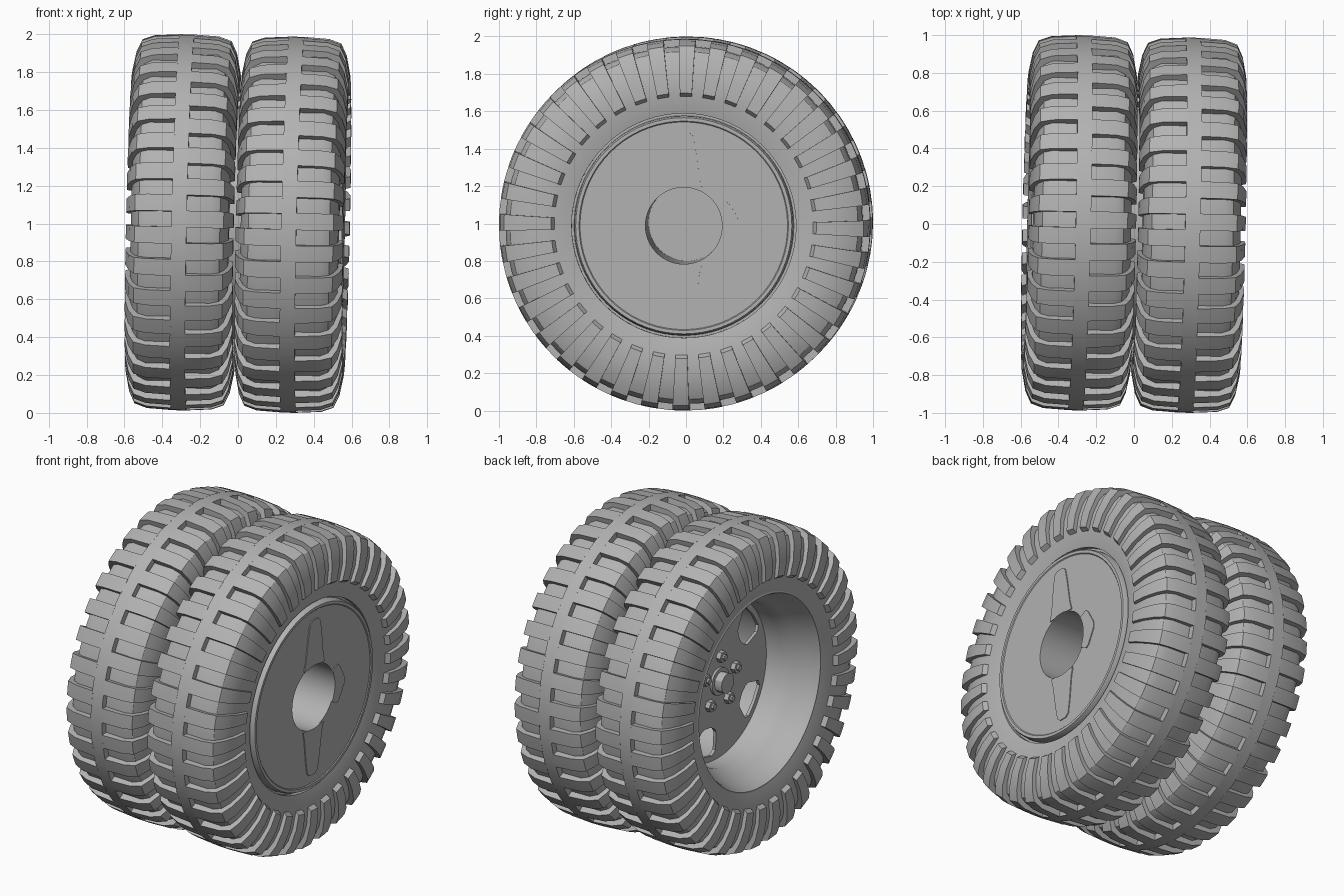
import bpy, bmesh
from math import sin, cos, pi, radians
from mathutils import Matrix

cube = bpy.data.objects.get("Cube")
if cube:
    bpy.data.objects.remove(cube, do_unlink=True)

grey = bpy.data.materials.new("plain_grey")
grey.use_nodes = True
grey.diffuse_color = (0.45, 0.45, 0.45, 1)
grey.node_tree.nodes["Principled BSDF"].inputs["Base Color"].default_value = (0.45, 0.45, 0.45, 1)

# The axle runs along x and leans very slightly
LEAN = 0.022
POSE = Matrix.Translation((0, 0, 1)) @ Matrix.Rotation(-LEAN, 4, 'Z') @ Matrix.Rotation(LEAN, 4, 'Y')
SEG = 72
LUGS = 36
OFFSET = 0.29
parts = []


def finish(name, bm):
    bmesh.ops.remove_doubles(bm, verts=bm.verts, dist=1e-5)
    bmesh.ops.recalc_face_normals(bm, faces=bm.faces)
    mesh = bpy.data.meshes.new(name)
    bm.to_mesh(mesh)
    bm.free()
    mesh.materials.append(grey)
    ob = bpy.data.objects.new(name, mesh)
    ob.matrix_world = POSE
    bpy.context.collection.objects.link(ob)
    parts.append(ob)
    return ob


def sweep(bm, section, angles, closed):
    """Turn a closed (x, radius) section around the axle."""
    rings = [[bm.verts.new((x, r * cos(a), r * sin(a))) for x, r in section] for a in angles]
    n = len(section)
    pairs = list(zip(rings, rings[1:]))
    if closed:
        pairs.append((rings[-1], rings[0]))
    else:
        bm.faces.new(rings[0])
        bm.faces.new(rings[-1])
    for p, q in pairs:
        for i in range(n):
            j = (i + 1) % n
            if section[i][1] + section[j][1] > 0:
                corners = [p[i], p[j], q[j], q[i]]
                if section[i][1] == 0:
                    corners = corners[:3]
                elif section[j][1] == 0:
                    corners = [p[i], p[j], q[i]]
                bm.faces.new(corners)


def lathe(name, section):
    bm = bmesh.new()
    sweep(bm, section, [2 * pi * i / SEG for i in range(SEG)], True)
    return finish(name, bm)


def prism(name, outline, x0, x1):
    """Extrude a (y, z) outline along the axle."""
    bm = bmesh.new()
    a = [bm.verts.new((x0, y, z)) for y, z in outline]
    b = [bm.verts.new((x1, y, z)) for y, z in outline]
    bm.faces.new(a)
    bm.faces.new(b)
    for i in range(len(a)):
        j = (i + 1) % len(a)
        bm.faces.new((a[i], a[j], b[j], b[i]))
    return finish(name, bm)


def turn(outline, deg):
    c, s = cos(radians(deg)), sin(radians(deg))
    return [(y * c - z * s, y * s + z * c) for y, z in outline]


def ngon(n, r, y=0.0, z=0.0):
    return [(y + r * cos(2 * pi * i / n), z + r * sin(2 * pi * i / n)) for i in range(n)]


# Tyres: carcass, centre rib and two staggered rows of lugs
carcass = [(0.17, 0.955), (0.215, 0.93), (0.24, 0.88), (0.258, 0.8), (0.26, 0.7), (0.235, 0.6)]
lug = [(0.035, 0.993), (0.17, 0.985), (0.235, 0.962), (0.264, 0.9), (0.284, 0.8), (0.284, 0.71),
       (0.255, 0.69), (0.2, 0.72), (0.16, 0.92), (0.035, 0.93)]
rib = [(-0.04, 0.93), (-0.04, 0.993), (0.04, 0.993), (0.04, 0.93)]

for label, cx in (("outer", -OFFSET), ("inner", OFFSET)):
    half = [(cx + u, r) for u, r in carcass]
    lathe(label + "_tyre_carcass", half + [(cx - u, r) for u, r in reversed(carcass)])
    lathe(label + "_tyre_centre_rib", [(cx + u, r) for u, r in rib])
    for side, phase in ((1, -1), (-1, 4)):
        bm = bmesh.new()
        section = [(cx + side * u, r) for u, r in lug]
        for k in range(LUGS):
            mid = phase + k * 360 / LUGS
            sweep(bm, section, [radians(mid + d) for d in (-2.6, 0, 2.6)], False)
        finish(label + ("_tyre_lugs_left" if side > 0 else "_tyre_lugs_right"), bm)

# Rim: flared lip on the outer wheel, barrel running through both wheels
lathe("rim", [(-0.525, 0.61), (-0.53, 0.595), (-0.5, 0.58), (-0.44, 0.56), (-0.38, 0.53), (-0.32, 0.5),
              (0.5, 0.5), (0.5, 0.6), (-0.45, 0.62)])

# Inner plate with its deep axle bore
lathe("inner_plate", [(0.48, 0.59), (0.53, 0.585), (0.545, 0.578), (0.545, 0.56), (0.54, 0.555), (0.54, 0.205),
                      (-0.2, 0.205), (-0.2, 0), (-0.215, 0), (-0.215, 0.23), (0.48, 0.23)])

# Raised webs on the inner plate
blade = [(-0.1, 0.195), (0.1, 0.195), (0.085, 0.25), (0.065, 0.4), (0.05, 0.48), (0.025, 0.5),
         (-0.025, 0.5), (-0.05, 0.48), (-0.065, 0.4), (-0.085, 0.25)]
tab = [(0.18, -0.1), (0.23, -0.125), (0.25, -0.11), (0.3, -0.02), (0.3, 0.02), (0.25, 0.11), (0.23, 0.125), (0.18, 0.1)]
bore = prism("bore_cutter", ngon(SEG, 0.205), 0.4, 0.7)
webs = [prism("upper_web", blade, 0.535, 0.546),
        prism("lower_web", turn(blade, 180), 0.535, 0.546),
        prism("side_tab", tab, 0.535, 0.546)]

# Outer wheel disc with hand holes
disc = lathe("wheel_disc", [(-0.235, 0), (-0.235, 0.25), (-0.21, 0.505), (-0.19, 0.505), (-0.215, 0.25), (-0.215, 0)])
hole = [(0.29, -0.05), (0.31, -0.075), (0.42, -0.115), (0.455, -0.095), (0.465, 0),
        (0.455, 0.095), (0.42, 0.115), (0.31, 0.075), (0.29, 0.05), (0.28, 0)]
bm_holes = [prism("hand_hole_cutter", turn(hole, 144 + 72 * k), -0.4, -0.1) for k in range(5)]


def cut(target, cutter):
    mod = target.modifiers.new("cut", 'BOOLEAN')
    mod.operation = 'DIFFERENCE'
    mod.solver = 'EXACT'
    mod.object = cutter
    bpy.context.view_layer.objects.active = target
    bpy.ops.object.modifier_apply(modifier=mod.name)


bpy.context.view_layer.update()
for web in webs:
    cut(web, bore)
for cutter in bm_holes:
    cut(disc, cutter)
for helper in [bore] + bm_holes:
    parts.remove(helper)
    bpy.data.objects.remove(helper, do_unlink=True)

# Hub cap and wheel nuts
prism("hub_flange", ngon(24, 0.085), -0.25, -0.22)
prism("hub_cap", ngon(12, 0.062), -0.3, -0.22)
for k in range(5):
    a = radians(95 + 72 * k)
    y, z = 0.155 * cos(a), 0.155 * sin(a)
    prism("wheel_nut", ngon(6, 0.036, y, z), -0.265, -0.22)
    prism("wheel_stud", ngon(8, 0.018, y, z), -0.28, -0.22)

# Smooth the round surfaces, keep edges crisp
bpy.ops.object.select_all(action='DESELECT')
for ob in parts:
    ob.select_set(True)
bpy.context.view_layer.objects.active = parts[0]
bpy.ops.object.shade_smooth_by_angle(angle=radians(30))
